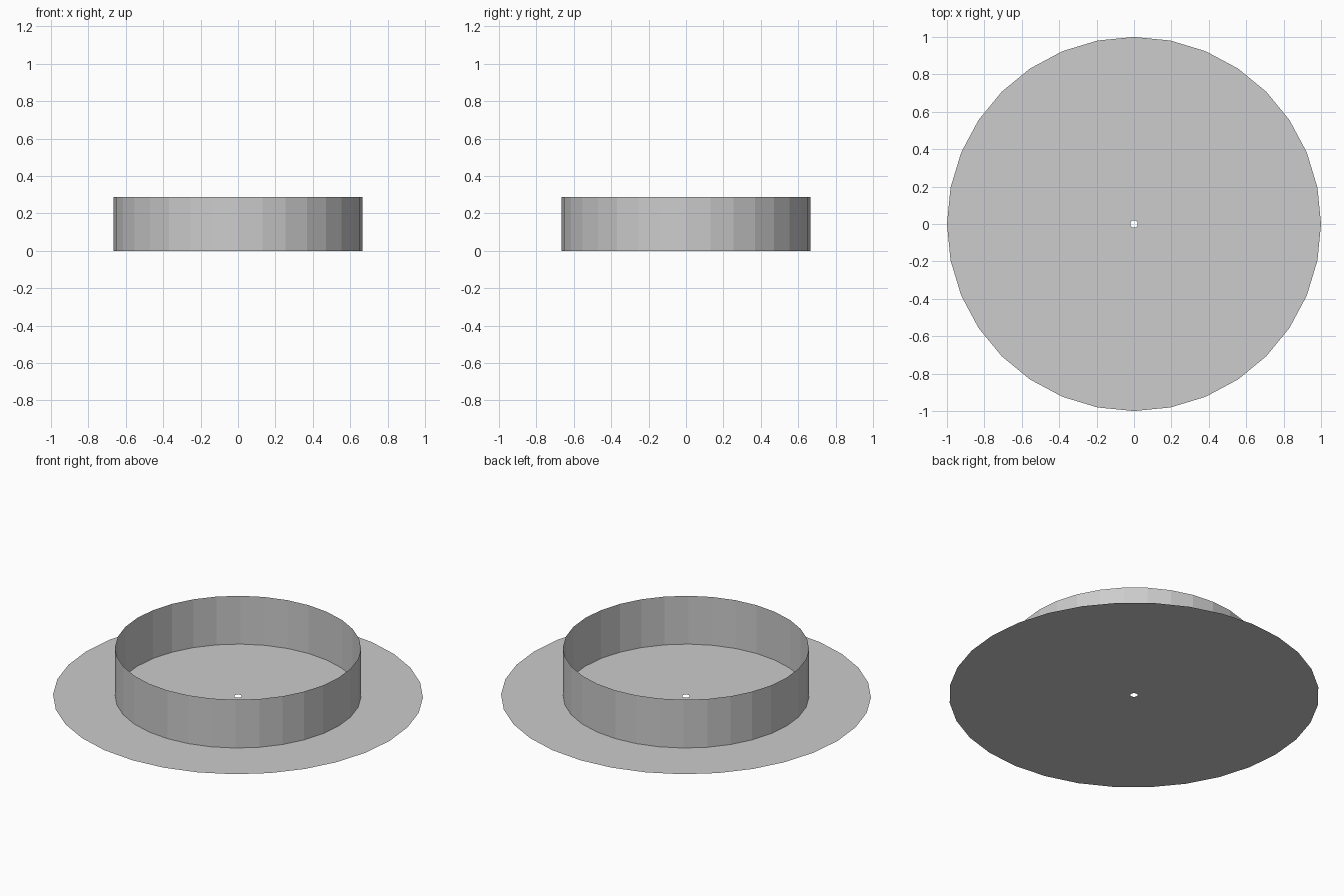
import bpy, bmesh, math

if "Cube" in bpy.data.objects:
    bpy.data.objects.remove(bpy.data.objects["Cube"])

SIDES = 32

grey = bpy.data.materials.new("light grey")
grey.diffuse_color = (0.604, 0.604, 0.604, 1)
grey.use_nodes = True
grey.node_tree.nodes["Principled BSDF"].inputs["Base Color"].default_value = grey.diffuse_color


def lathe(name, inner, outer):
    """Flat-faced strip swept round z between two (radius, height) points."""
    bm = bmesh.new()
    rings = []
    for r, z in (inner, outer):
        rings.append([bm.verts.new((r * math.cos(2 * math.pi * i / SIDES),
                                    r * math.sin(2 * math.pi * i / SIDES), z))
                      for i in range(SIDES)])
    a, b = rings
    for i in range(SIDES):
        j = (i + 1) % SIDES
        bm.faces.new((a[i], b[i], b[j], a[j]))
    mesh = bpy.data.meshes.new(name)
    bm.to_mesh(mesh)
    bm.free()
    mesh.materials.append(grey)
    obj = bpy.data.objects.new(name, mesh)
    bpy.context.collection.objects.link(obj)
    return obj


# Thin round base with a small centre hole
lathe("base_disc", (0.02, 0), (1.0, 0))

# Open, paper-thin upright wall
wall = lathe("ring_wall", (0.665, 0), (0.665, 0.288))
wall.data.flip_normals()  # placeholder order, corrected to face outwards below
if wall.data.polygons[0].normal.dot(wall.data.polygons[0].center) < 0:
    wall.data.flip_normals()
